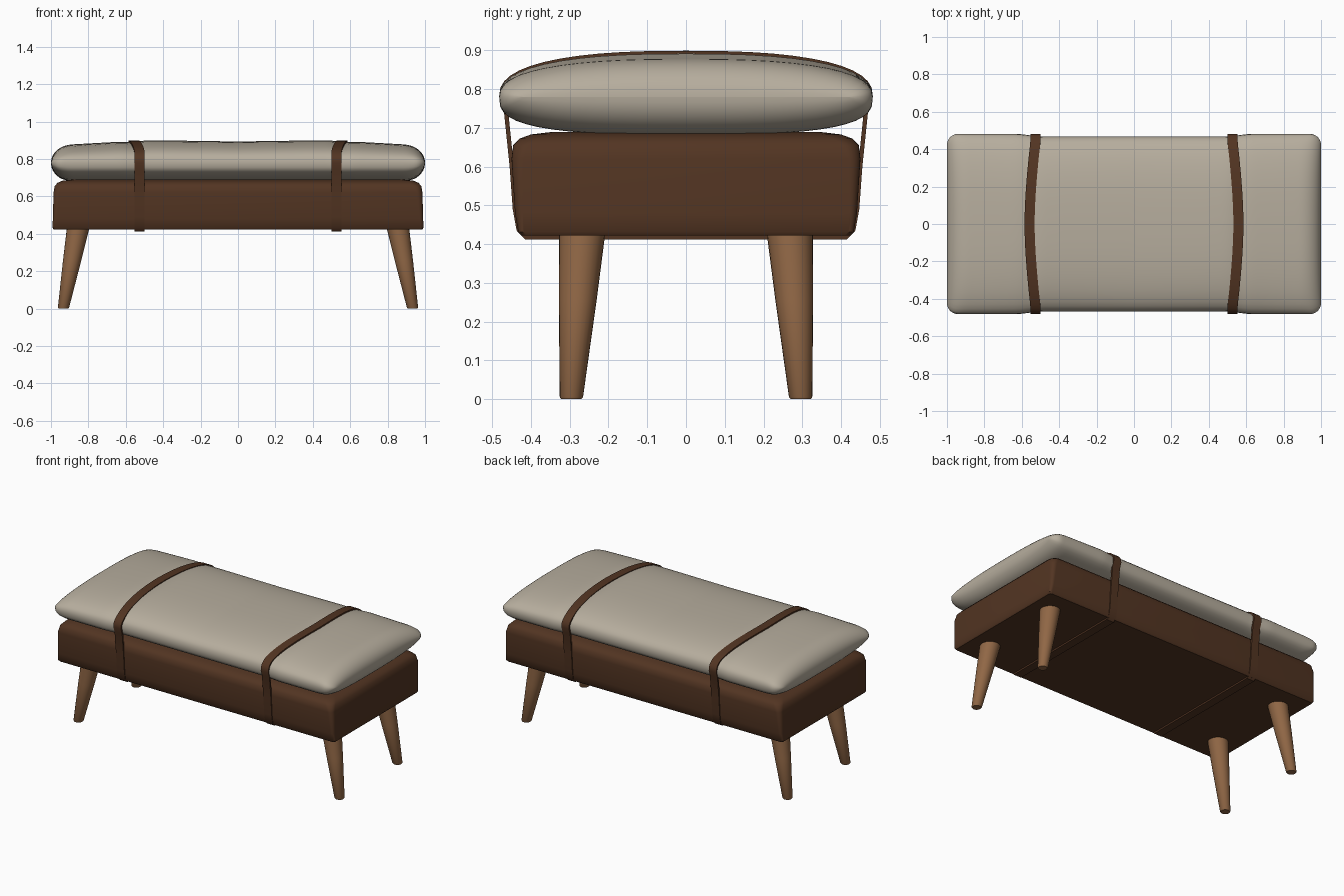
import bpy
import bmesh
from math import sin, cos, pi, sqrt, radians, copysign
from mathutils import Vector

cube = bpy.data.objects.get("Cube")
if cube:
    bpy.data.objects.remove(cube, do_unlink=True)


def material(name, colour):
    mat = bpy.data.materials.new(name)
    mat.use_nodes = True
    mat.diffuse_color = (*colour, 1)
    mat.node_tree.nodes["Principled BSDF"].inputs["Base Color"].default_value = (*colour, 1)
    return mat


FABRIC = material("cream fabric", (0.47, 0.42, 0.34))
LEATHER = material("dark brown leather", (0.085, 0.035, 0.016))
WOOD = material("light brown wood", (0.28, 0.135, 0.06))


def loft(name, rings, mat, caps=True, closed=False, angle=40):
    """Skin a list of equal-length point loops."""
    bm = bmesh.new()
    loops = [[bm.verts.new(p) for p in ring] for ring in rings]
    pairs = list(zip(loops, loops[1:]))
    if closed:
        pairs.append((loops[-1], loops[0]))
    for a, b in pairs:
        for i in range(len(a)):
            j = (i + 1) % len(a)
            bm.faces.new((a[i], a[j], b[j], b[i]))
    if caps:
        bm.faces.new(loops[0])
        bm.faces.new(loops[-1])
    bmesh.ops.remove_doubles(bm, verts=bm.verts, dist=0.0001)
    bmesh.ops.recalc_face_normals(bm, faces=bm.faces)
    mesh = bpy.data.meshes.new(name)
    bm.to_mesh(mesh)
    bm.free()
    mesh.materials.append(mat)
    obj = bpy.data.objects.new(name, mesh)
    bpy.context.collection.objects.link(obj)
    bpy.ops.object.select_all(action="DESELECT")
    obj.select_set(True)
    bpy.context.view_layer.objects.active = obj
    bpy.ops.object.shade_smooth_by_angle(angle=radians(angle))
    return obj


def rounded_rectangle(hx, hy, z, r, steps=6):
    points = []
    for k, (sx, sy) in enumerate(((1, 1), (-1, 1), (-1, -1), (1, -1))):
        for i in range(steps + 1):
            a = (k + i / steps) * pi / 2
            points.append((sx * (hx - r) + r * cos(a), sy * (hy - r) + r * sin(a), z))
    return points


# Upholstered base, softened along its top edge
base_profile = [(0.985, 0.425, 0.422, 0.015), (0.992, 0.433, 0.432, 0.015),
                (0.99, 0.441, 0.48, 0.02), (0.986, 0.45, 0.62, 0.03),
                (0.98, 0.446, 0.655, 0.04), (0.965, 0.43, 0.672, 0.05),
                (0.94, 0.4, 0.683, 0.05), (0.89, 0.35, 0.689, 0.05)]
loft("upholstered_base", [rounded_rectangle(*row) for row in base_profile], LEATHER)


# Cushion: soft cross-sections swept along x, pinched under the straps
MID = 0.78


def cushion_section(x, steps=48, grow=0.0):
    ax = abs(x)
    end = max(0, (ax - 0.88) / 0.12)
    corner = max(0, (ax - 0.94) / 0.06)
    puff = sqrt(max(0, 1 - end ** 2.3))
    dent = max(0, 1 - abs(ax - 0.56) / 0.09) ** 2
    blend = min(1, max(0, (ax - 0.5) / 0.12))
    half = 0.467 + 0.015 * blend - 0.06 * (1 - sqrt(max(0, 1 - corner ** 2)))
    top = (0.113 + 0.006 * min(1, ax / 0.4) - 0.022 * max(0, ax - 0.5) / 0.4
           - 0.008 * dent) * puff + grow
    bottom = 0.098 * puff + grow
    points = []
    for i in range(steps):
        a = 2 * pi * i / steps
        c, s = cos(a), sin(a)
        n = 2.5 if s > 0 else 3.0
        y = copysign(abs(c) ** (2 / n), c) * (half + grow)
        z = MID + copysign(abs(s) ** (2 / n), s) * (top if s > 0 else bottom)
        points.append((x, y, z))
    return points


xs = [0.88 * i / 36 for i in range(-36, 37)]
cap = [0.88 + 0.12 * sin(pi / 2 * i / 12) for i in range(1, 13)]
stations = [-x for x in reversed(cap)] + xs + cap
loft("seat_cushion", [cushion_section(x) for x in stations], FABRIC, angle=60)


# Straps: a flat band over the cushion and down around the base
def strap(name, side):
    over = [(y, z) for _, y, z in cushion_section(0.55, grow=0.009) if z >= MID - 0.001]
    over.sort(key=lambda p: p[0], reverse=True)
    down = [(0.47, 0.745), (0.455, 0.6), (0.447, 0.49), (0.437, 0.435), (0.415, 0.412)]
    path = over + [(-y, z) for y, z in down] + [(y, z) for y, z in reversed(down)]
    rings = []
    for i, (y, z) in enumerate(path):
        before, after = path[i - 1], path[(i + 1) % len(path)]
        tangent = Vector((after[0] - before[0], after[1] - before[1])).normalized()
        inward = Vector((tangent.y, -tangent.x)) * 0.011
        if inward.dot(Vector((y, z - 0.65))) > 0:
            inward.negate()
        bow = 0.032 * max(0, 1 - (abs(y) / 0.44) ** 1.6) if z > MID else 0
        x = side * (0.527 + bow)
        rings.append([(x - 0.027, y, z), (x + 0.027, y, z),
                      (x + 0.027, y + inward.x, z + inward.y),
                      (x - 0.027, y + inward.x, z + inward.y)])
    loft(name, rings, LEATHER, caps=False, closed=True)


strap("left_strap", 1)
strap("right_strap", -1)


# Tapered legs splayed towards the ends
def leg(name, sx, sy, sides=24):
    foot, head = Vector((0.934, 0.296, 0)), Vector((0.855, 0.268, 0.43))
    rings = []
    for t, r in ((0, 0.026), (0.012, 0.03), (0.6, 0.049), (1, 0.06)):
        c = foot.lerp(head, t)
        rings.append([(sx * (c.x + r * cos(2 * pi * i / sides)),
                       sy * (c.y + r * sin(2 * pi * i / sides)), c.z)
                      for i in range(sides)])
    loft(name, rings, WOOD)


for sx, across in ((1, "left"), (-1, "right")):
    for sy, along in ((-1, "front"), (1, "back")):
        leg(f"{along}_{across}_leg", sx, sy)
